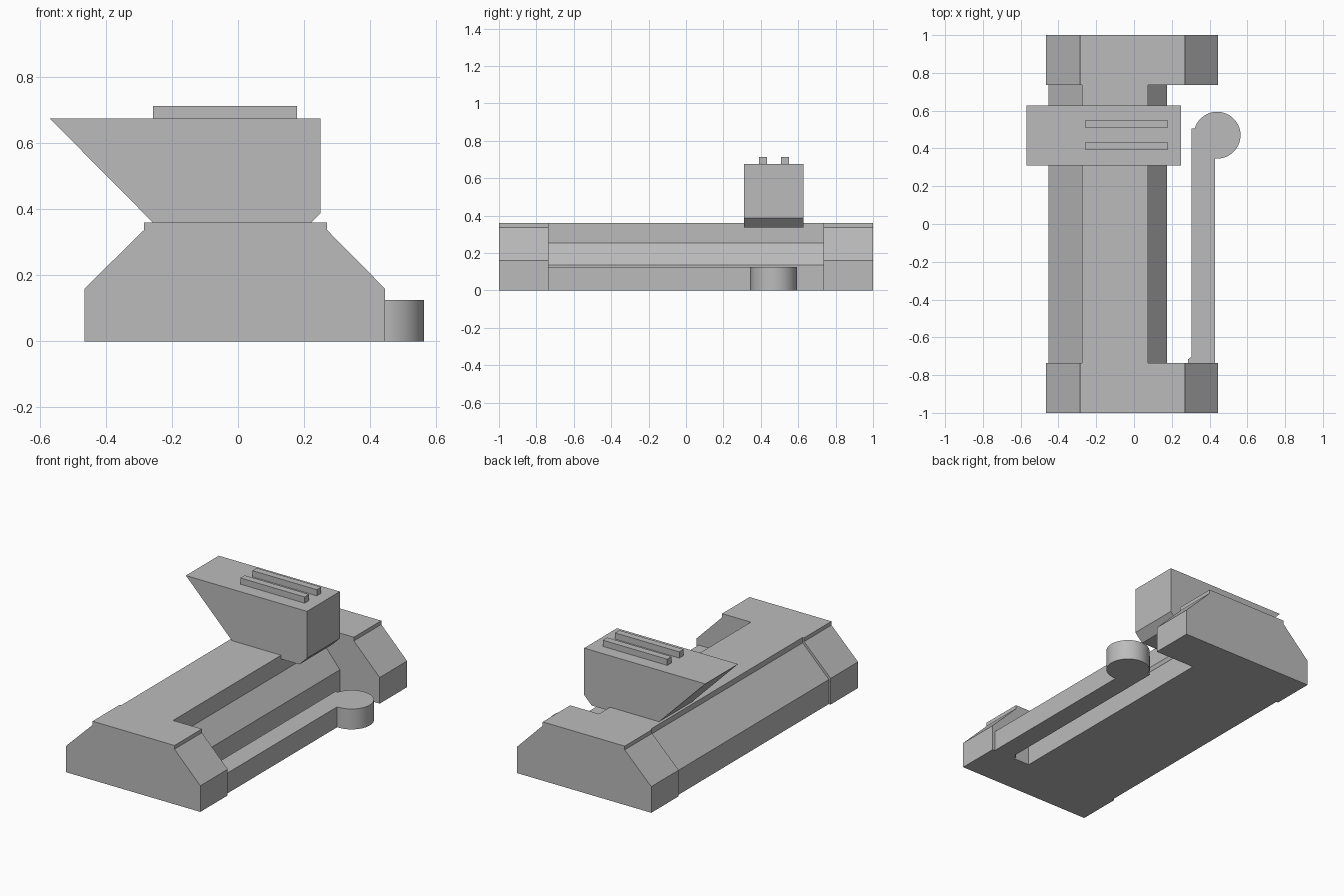
import bpy, bmesh, math

if "Cube" in bpy.data.objects:
    bpy.data.objects.remove(bpy.data.objects["Cube"])

grey = bpy.data.materials.new("plain grey")
grey.diffuse_color = (0.5, 0.5, 0.5, 1)
grey.use_nodes = True
grey.node_tree.nodes["Principled BSDF"].inputs["Base Color"].default_value = grey.diffuse_color


def prism(name, outline, lo, hi, axis):
    """Extrude a closed outline: (x, z) along y, or (x, y) along z."""
    bm = bmesh.new()
    place = (lambda a, b, t: (a, t, b)) if axis == "y" else (lambda a, b, t: (a, b, t))
    face = bm.faces.new([bm.verts.new(place(a, b, lo)) for a, b in outline])
    ext = bmesh.ops.extrude_face_region(bm, geom=[face])
    verts = [g for g in ext["geom"] if isinstance(g, bmesh.types.BMVert)]
    bmesh.ops.translate(bm, verts=verts, vec=place(0, 0, hi - lo))
    bmesh.ops.recalc_face_normals(bm, faces=bm.faces)
    mesh = bpy.data.meshes.new(name)
    bm.to_mesh(mesh)
    bm.free()
    mesh.materials.append(grey)
    ob = bpy.data.objects.new(name, mesh)
    bpy.context.collection.objects.link(ob)
    return ob


# Chamfered blocks at both ends
end = [(-0.465, 0), (0.445, 0), (0.445, 0.16), (0.27, 0.337), (0.27, 0.36),
       (-0.285, 0.36), (-0.285, 0.337), (-0.465, 0.16)]
prism("front_end_block", end, -1, -0.735, "y")
prism("back_end_block", end, 0.735, 1, "y")

# Long body with a stepped, sloping right side
body = [(-0.453, 0), (0.175, 0), (0.175, 0.135), (0.075, 0.255), (0.075, 0.36),
        (-0.275, 0.36), (-0.275, 0.327), (-0.453, 0.15)]
prism("main_body", body, -0.735, 0.735, "y")

# Overhanging slider block
slider = [(-0.57, 0.675), (0.25, 0.675), (0.25, 0.388), (0.199, 0.337), (-0.235, 0.337)]
prism("slider_block", slider, 0.31, 0.628, "y")

# Two grip ribs on the slider
for i, y in enumerate((0.391, 0.508)):
    rib = [(-0.258, 0.67), (0.178, 0.67), (0.178, 0.713), (-0.258, 0.713)]
    prism(f"grip_rib_{i + 1}", rib, y, y + 0.042, "y")

# Side arm and its round tip in one outline
cx, cy, r = 0.44, 0.47, 0.124
start, stop = math.radians(-95), math.radians(163)
arc = [(cx + r * math.cos(a), cy + r * math.sin(a))
       for a in (start + (stop - start) * i / 40 for i in range(41))]
arm = [(0.285, -0.735), (0.429, -0.735)] + arc + [(0.305, 0.505), (0.305, -0.703), (0.285, -0.717)]
ob = prism("side_arm", arm, 0, 0.125, "z")

# Smooth only the round tip
bpy.context.view_layer.objects.active = ob
ob.select_set(True)
bpy.ops.object.shade_smooth_by_angle(angle=math.radians(20))
